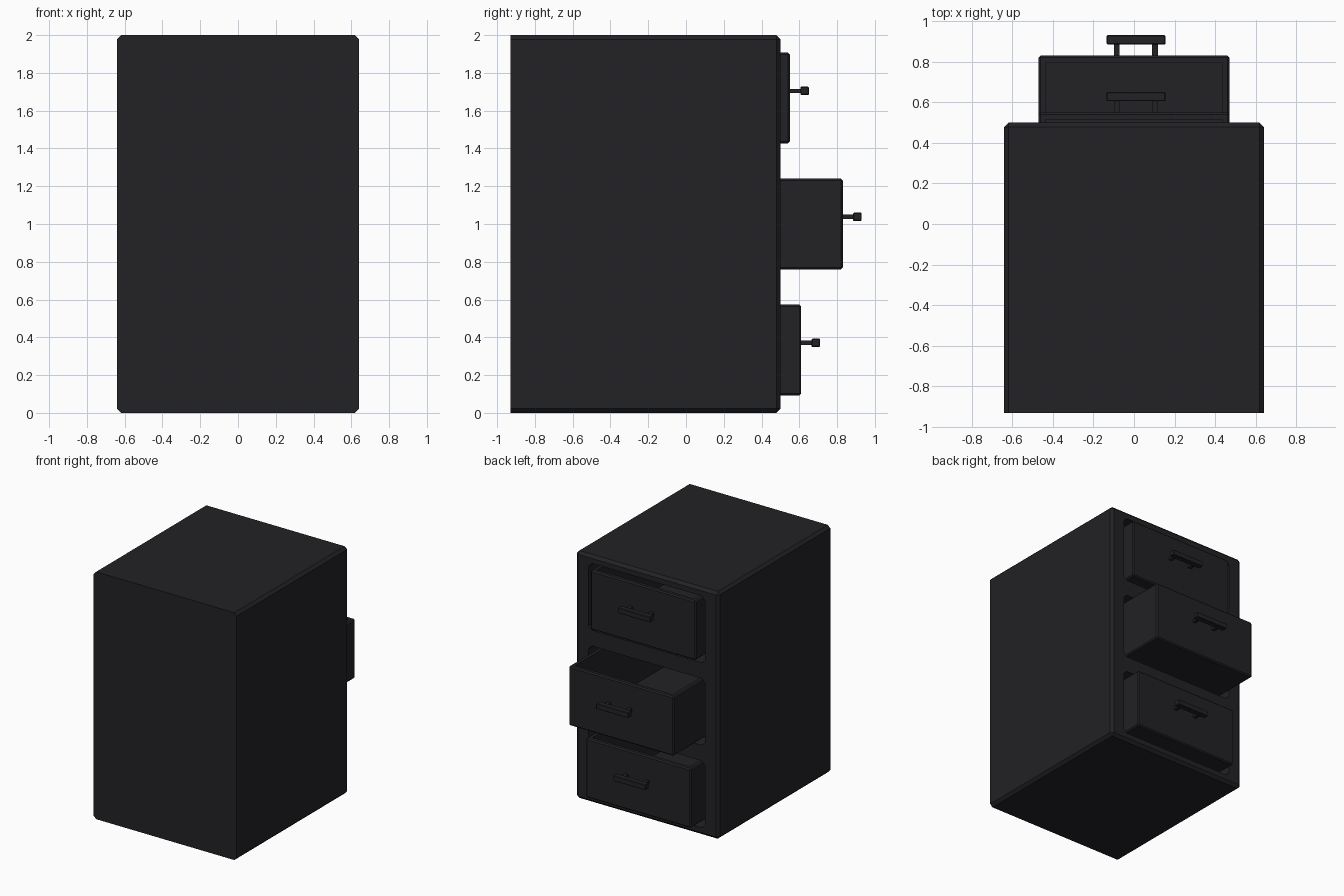
import bpy, bmesh

if "Cube" in bpy.data.objects:
    bpy.data.objects.remove(bpy.data.objects["Cube"])

mat = bpy.data.materials.new("dark_paint")
mat.diffuse_color = (0.016, 0.015, 0.018, 1)
mat.use_nodes = True
mat.node_tree.nodes["Principled BSDF"].inputs["Base Color"].default_value = mat.diffuse_color


def box(name, lo, hi, bevel=0.0, pick=lambda e: True, open_top=False):
    """Axis-aligned box between two corners, with chamfers on the picked edges."""
    bm = bmesh.new()
    bmesh.ops.create_cube(bm, size=1)
    for v in bm.verts:
        v.co = [(a + b) / 2 + c * (b - a) for a, b, c in zip(lo, hi, v.co)]
    if open_top:
        bm.faces.ensure_lookup_table()
        top = [f for f in bm.faces if f.normal.z > 0.9]
        bmesh.ops.delete(bm, geom=top, context='FACES_ONLY')
    if bevel:
        bmesh.ops.bevel(bm, geom=[e for e in bm.edges if pick(e)], offset=bevel,
                        segments=1, profile=0.5, affect='EDGES')
    me = bpy.data.meshes.new(name)
    bm.to_mesh(me)
    bm.free()
    ob = bpy.data.objects.new(name, me)
    bpy.context.collection.objects.link(ob)
    me.materials.append(mat)
    return ob


def cut(ob, cutter):
    """Subtract the cutter, bake the result and remove the cutter."""
    mod = ob.modifiers.new("cut", 'BOOLEAN')
    mod.operation = 'DIFFERENCE'
    mod.solver = 'EXACT'
    mod.object = cutter
    bpy.context.view_layer.update()
    deps = bpy.context.evaluated_depsgraph_get()
    me = bpy.data.meshes.new_from_object(ob.evaluated_get(deps))
    ob.modifiers.clear()
    ob.data = me
    bpy.data.objects.remove(cutter)


def along_y(e):
    a, b = e.verts
    return abs(a.co.y - b.co.y) > 0.1


BACK, FRONT = -0.93, 0.50
LENGTH, WALL = 1.3, 0.035

# cabinet shell: chamfered everywhere except around the flat rear panel
cabinet = box("cabinet", (-0.64, BACK, 0), (0.64, FRONT, 2), 0.022,
              lambda e: max(v.co.y for v in e.verts) > 0)

# three drawers: centre height, how far the face stands at y
for label, zc, face in (("bottom", 0.333, 0.61), ("middle", 1.0, 0.83), ("top", 1.667, 0.55)):
    # opening with clipped corners
    cut(cabinet, box("opening", (-0.52, BACK + 0.04, zc - 0.27), (0.52, FRONT + 0.2, zc + 0.27),
                     0.03, along_y))
    # open-topped tray
    z0, z1 = zc - 0.24, zc + 0.24
    drawer = box(label + "_drawer", (-0.47, face - LENGTH, z0), (0.47, face, z1), 0.01)
    cut(drawer, box("hollow", (-0.47 + WALL, face - LENGTH + WALL, z0 + WALL),
                    (0.47 - WALL, face - WALL, z1 + 0.1)))
    # handle bar on two posts
    hz = zc + 0.038
    box(label + "_handle_bar", (-0.135, face + 0.055, hz - 0.022), (0.155, face + 0.1, hz + 0.022), 0.004)
    for side, px in (("left", -0.085), ("right", 0.103)):
        box(f"{label}_handle_{side}_post", (px - 0.014, face - 0.01, hz - 0.011),
            (px + 0.014, face + 0.06, hz + 0.011))
